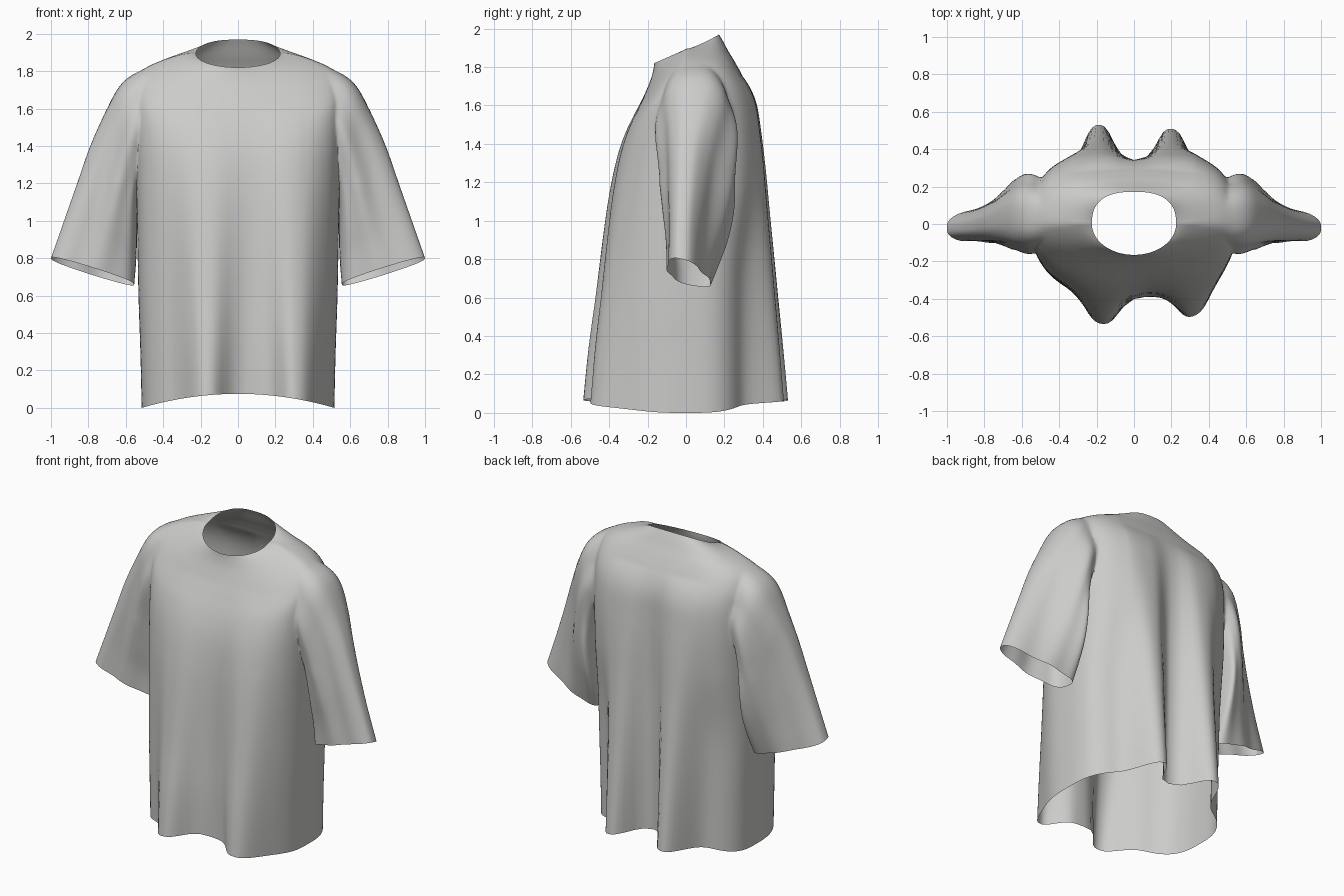
import bpy, bmesh, math
from math import sin, cos, exp, pi

cube = bpy.data.objects.get("Cube")
if cube:
    bpy.data.objects.remove(cube)

fabric = bpy.data.materials.new("grey_fabric")
fabric.use_nodes = True
GREY = (0.6, 0.6, 0.585, 1)
fabric.diffuse_color = GREY
fabric.node_tree.nodes["Principled BSDF"].inputs["Base Color"].default_value = GREY


def resample(keys, steps):
    """Smoothly interpolate rows of key values (Catmull-Rom)."""
    out = []
    last = len(keys) - 1
    for i in range(last):
        p = [keys[max(0, min(last, i + k))] for k in (-1, 0, 1, 2)]
        for s in range(steps):
            t = s / steps
            out.append([b + 0.5 * t * (c - a + t * (2*a - 5*b + 4*c - d + t * (3*(b - c) + d - a)))
                        for a, b, c, d in zip(*p)])
    out.append(list(keys[-1]))
    return out


def loft(name, rings):
    """Closed tube through rings; end caps get slot 1 so they can be opened later."""
    bm = bmesh.new()
    rows = [[bm.verts.new(p) for p in ring] for ring in rings]
    n = len(rows[0])
    for a, b in zip(rows, rows[1:]):
        for i in range(n):
            j = (i + 1) % n
            bm.faces.new((a[i], a[j], b[j], b[i]))
    for row in (rows[0], rows[-1]):
        bm.faces.new(row).material_index = 1
    bmesh.ops.recalc_face_normals(bm, faces=bm.faces)
    mesh = bpy.data.meshes.new(name)
    bm.to_mesh(mesh)
    bm.free()
    mesh.materials.append(fabric)
    mesh.materials.append(fabric)
    obj = bpy.data.objects.new(name, mesh)
    bpy.context.collection.objects.link(obj)
    return obj


def bump(x, centre, width):
    return exp(-abs((x - centre) / width) ** 2.6)


def signed_power(v, p):
    return math.copysign(abs(v) ** p, v)


# Torso: height at front, side, back; half width; depth to front and back
TORSO = [
    (0, 0, 0, .515, .39, .32),
    (.3, .3, .3, .522, .39, .32),
    (.6, .6, .6, .532, .38, .32),
    (1.0, 1.0, 1.0, .54, .365, .32),
    (1.2, 1.25, 1.26, .545, .35, .325),
    (1.35, 1.47, 1.46, .55, .328, .328),
    (1.47, 1.64, 1.62, .55, .295, .327),
    (1.58, 1.75, 1.74, .54, .25, .298),
    (1.67, 1.815, 1.82, .50, .21, .258),
    (1.74, 1.862, 1.88, .395, .182, .222),
    (1.79, 1.892, 1.935, .285, .169, .192),
    (1.82, 1.893, 1.969, .225, .165, .172),
]


def torso_ring(zf, zs, zb, w, f, b, count=160):
    ring = []
    collar = max(0, min(1, (zs - 1.7) / 0.18))
    for i in range(count):
        a = 2 * pi * i / count
        c, s = cos(a), sin(a)
        power = 0.64 + 0.14 * collar if s > 0 else 0.7 + 0.3 * collar
        x = w * signed_power(c, power)
        z = zs + ((zb - zs) if s > 0 else (zs - zf)) * s
        y = (b if s > 0 else f) * signed_power(s, power)
        # hanging folds that deepen toward the hem, and fullness behind the armpits
        edge = min(1, abs(s) * 2)
        if s > 0:
            k = max(0, 1 - z / 1.75) ** 0.65 * edge
            spread = 0.1 + 0.03 * z
            y += k * (.215 * bump(x, -.19, spread) + .195 * bump(x, .2, spread))
            y += 0.045 * edge * bump(abs(x), .4, .12) * bump(z, 1.3, .4)
        else:
            k = max(0, 1 - z / 1.65) * edge
            spread = 0.11 + 0.04 * z
            y -= k * (.15 * bump(x, -.17, spread) + .14 * bump(x, .32, spread))
        ring.append((x, y, z))
    return ring


shirt = loft("shirt", [torso_ring(*r) for r in resample(TORSO, 5)])

# Sleeve: outer x, z; inner x, z; centre y and half thickness at outer, then inner edge
SLEEVE = [
    (.33, 1.82, .33, 1.36, .03, .08, .03, .10),
    (.46, 1.822, .43, 1.36, .04, .14, .05, .20),
    (.56, 1.787, .50, 1.33, .045, .17, .06, .25),
    (.64, 1.72, .52, 1.25, .045, .17, .065, .265),
    (.71, 1.58, .535, 1.15, .035, .145, .08, .265),
    (.79, 1.40, .54, 1.03, .01, .11, .095, .26),
    (.86, 1.20, .54, .90, -.005, .095, .095, .225),
    (.93, 1.00, .545, .78, -.015, .085, .08, .175),
    (1.0, .80, .555, .66, -.02, .085, .05, .13),
]


def sleeve_ring(side, index, ox, oz, ix, iz, yo, ho, yi, hi, count=64):
    ring = []
    for i in range(count):
        a = 2 * pi * i / count
        t = (1 - cos(a)) / 2
        s = signed_power(sin(a), 0.68)
        full = t ** 1.5
        ripple = 1 + 0.06 * sin(t * 14) * min(1, index / 15) * abs(s)
        y = yo + (yi - yo) * full + (ho + (hi - ho) * full) * s * ripple
        sag = 0.02 * max(0, index - 20) / 12 * s
        ring.append((side * (ox + (ix - ox) * t), y, oz + (iz - oz) * t - sag))
    return ring


# Join both sleeves to the torso
sleeves = []
for side, name in ((1, "left_sleeve"), (-1, "right_sleeve")):
    rows = resample(SLEEVE, 4)
    sleeve = loft(name, [sleeve_ring(side, n, *r) for n, r in enumerate(rows)])
    join = shirt.modifiers.new(name, "BOOLEAN")
    join.operation = "UNION"
    join.solver = "EXACT"
    join.object = sleeve
    sleeves.append(sleeve)
bpy.context.view_layer.update()
graph = bpy.context.evaluated_depsgraph_get()
joined = bpy.data.meshes.new_from_object(shirt.evaluated_get(graph))
shirt.modifiers.clear()
shirt.data = joined
for sleeve in sleeves:
    bpy.data.objects.remove(sleeve)

# Open the neck, hem and cuffs, soften the shoulder join and shape the hem
bm = bmesh.new()
bm.from_mesh(joined)
bmesh.ops.delete(bm, geom=[f for f in bm.faces if f.material_index == 1], context="FACES")
soft = [v for v in bm.verts if 1.2 < v.co.z < 1.88 and .34 < abs(v.co.x) < .7]
for _ in range(8):
    bmesh.ops.smooth_vert(bm, verts=soft, factor=0.5, use_axis_x=True, use_axis_y=True, use_axis_z=True)
for v in bm.verts:
    fade = max(0, 1 - v.co.z / 0.6)
    v.co.z += 0.075 * fade * max(0, 1 - (v.co.x / 0.515) ** 2)
bm.to_mesh(joined)
bm.free()
joined.materials.clear()
joined.materials.append(fabric)

bpy.ops.object.select_all(action="DESELECT")
shirt.select_set(True)
bpy.context.view_layer.objects.active = shirt
bpy.ops.object.shade_smooth_by_angle(angle=math.radians(60))
